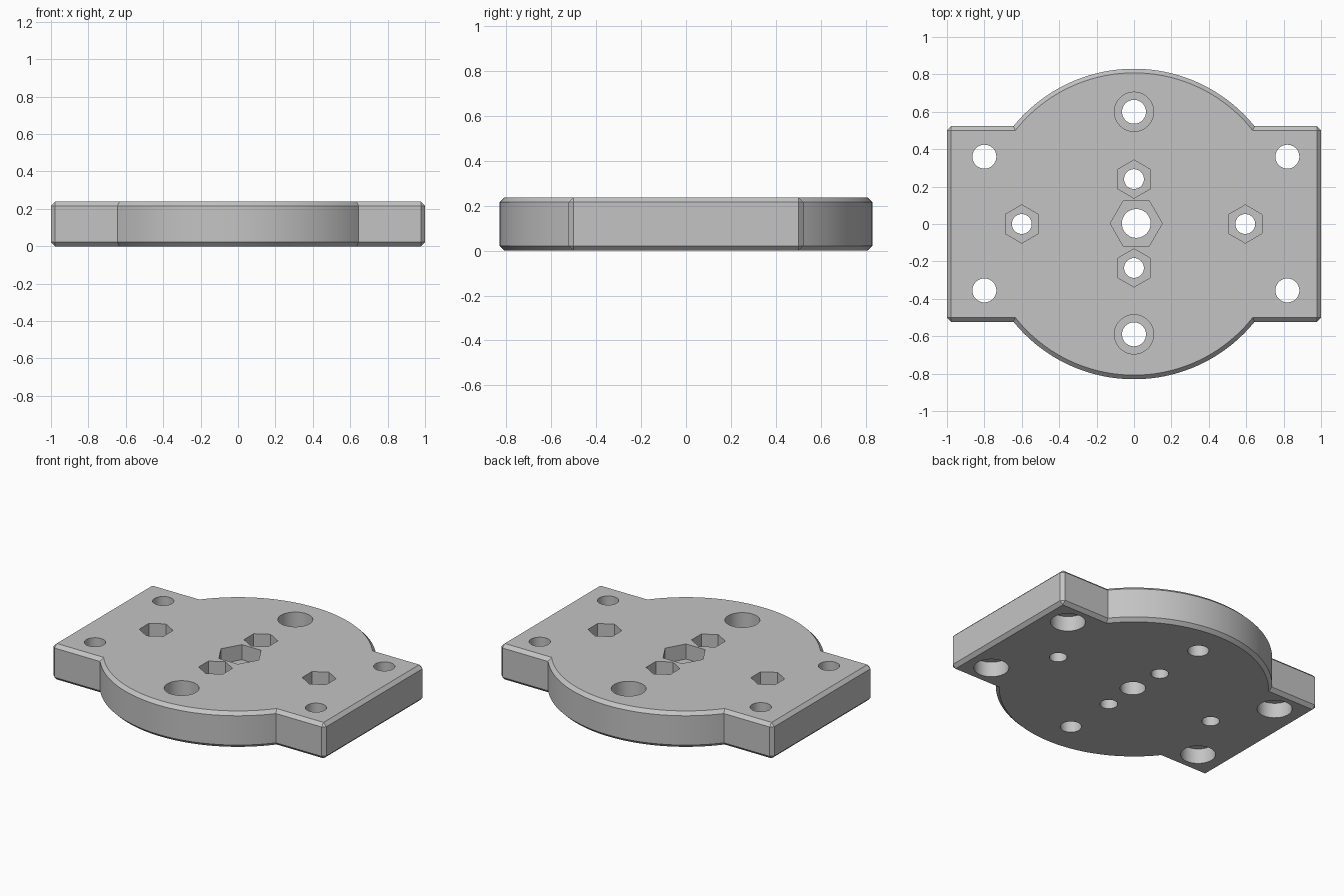
import bpy, bmesh
from math import sin, cos, asin, pi, radians, sqrt
from mathutils import Matrix

cube = bpy.data.objects.get("Cube")
if cube:
    bpy.data.objects.remove(cube, do_unlink=True)

HEIGHT, CHAMFER = 0.238, 0.022
HALF_X, HALF_Y, RADIUS = 1.0, 0.523, 0.83
POCKET = 0.1

grey = bpy.data.materials.new("plain grey")
grey.use_nodes = True
colour = (0.55, 0.55, 0.55, 1)
grey.diffuse_color = colour
grey.node_tree.nodes["Principled BSDF"].inputs["Base Color"].default_value = colour


def make_object(name, bm):
    bmesh.ops.recalc_face_normals(bm, faces=bm.faces)
    mesh = bpy.data.meshes.new(name)
    bm.to_mesh(mesh)
    bm.free()
    mesh.materials.append(grey)
    obj = bpy.data.objects.new(name, mesh)
    bpy.context.collection.objects.link(obj)
    return obj


def outline(inset, cut):
    """Rectangle joined to a disc; the outer corners are cut back by 'cut'."""
    hx, hy, r = HALF_X - inset, HALF_Y - inset, RADIUS - inset
    start = asin(hy / r)
    steps = 56
    arc = [start + (pi - 2 * start) * i / steps for i in range(steps + 1)]
    half = [(hx, hy - cut), (hx - cut, hy)]
    half += [(r * cos(a), r * sin(a)) for a in arc]
    half += [(cut - hx, hy), (-hx, hy - cut)]
    return half + [(-x, -y) for x, y in half]


# Plate body: four outlines stacked into a chamfered slab
bm = bmesh.new()
levels = [(0, CHAMFER, 0), (CHAMFER, 0, CHAMFER),
          (HEIGHT - CHAMFER, 0, CHAMFER), (HEIGHT, CHAMFER, 0)]
rings = [[bm.verts.new((x, y, z)) for x, y in outline(inset, cut)]
         for z, inset, cut in levels]
for low, high in zip(rings, rings[1:]):
    for i in range(len(low)):
        bm.faces.new((low[i - 1], low[i], high[i], high[i - 1]))
bm.faces.new(rings[0])
bm.faces.new(rings[-1])
bmesh.ops.remove_doubles(bm, verts=bm.verts, dist=1e-5)
plate = make_object("mounting_plate", bm)


def add_prism(bm, x, y, radius, z0, z1, sides=48, turn=0):
    place = Matrix.Translation((x, y, (z0 + z1) / 2)) @ Matrix.Rotation(turn, 4, "Z")
    bmesh.ops.create_cone(bm, cap_ends=True, segments=sides, radius1=radius,
                          radius2=radius, depth=z1 - z0, matrix=place)


corners = [(x, y) for x in (-0.8, 0.82) for y in (-0.355, 0.36)]
ends = [(0, 0.6), (0, -0.59)]
nuts = [(0, 0.24), (0, -0.235), (-0.6, 0), (0.595, 0)]
centre = (0.012, 0.003)
floor = HEIGHT - POCKET

# Through holes
holes = bmesh.new()
for x, y in corners + ends:
    add_prism(holes, x, y, 0.064, -0.1, 0.4)
for x, y in nuts:
    add_prism(holes, x, y, 0.053, -0.1, 0.4)
add_prism(holes, *centre, 0.077, -0.1, 0.4)

# Round counterbores below the corners and above the ends, hexagonal nut pockets on top
pockets = bmesh.new()
for x, y in corners:
    add_prism(pockets, x, y, 0.105, -0.1, POCKET)
for x, y in ends:
    add_prism(pockets, x, y, 0.105, floor, 0.4)


def add_hexagon(x, y, radius, first):
    """Hexagonal pocket with its first corner at the given angle."""
    lower = [pockets.verts.new((x + radius * cos(first + i * pi / 3),
                                y + radius * sin(first + i * pi / 3), floor))
             for i in range(6)]
    base = pockets.faces.new(lower)
    top = bmesh.ops.extrude_face_region(pockets, geom=[base], use_keep_orig=True)["geom"]
    bmesh.ops.translate(pockets, vec=(0, 0, 0.4 - floor),
                        verts=[v for v in top if isinstance(v, bmesh.types.BMVert)])


for x, y in nuts:
    add_hexagon(x, y, 0.102, pi / 6)
add_hexagon(*centre, 0.139, 0)

bpy.ops.object.select_all(action="DESELECT")
bpy.context.view_layer.objects.active = plate
plate.select_set(True)
for name, cutter_mesh in (("hole_cutter", holes), ("pocket_cutter", pockets)):
    cutter = make_object(name, cutter_mesh)
    cutter.hide_render = True
    mod = plate.modifiers.new(name, "BOOLEAN")
    mod.operation = "DIFFERENCE"
    mod.solver = "EXACT"
    mod.object = cutter
    bpy.ops.object.modifier_apply(modifier=mod.name)
    bpy.data.objects.remove(cutter, do_unlink=True)

bpy.ops.object.shade_smooth_by_angle(angle=radians(30))
